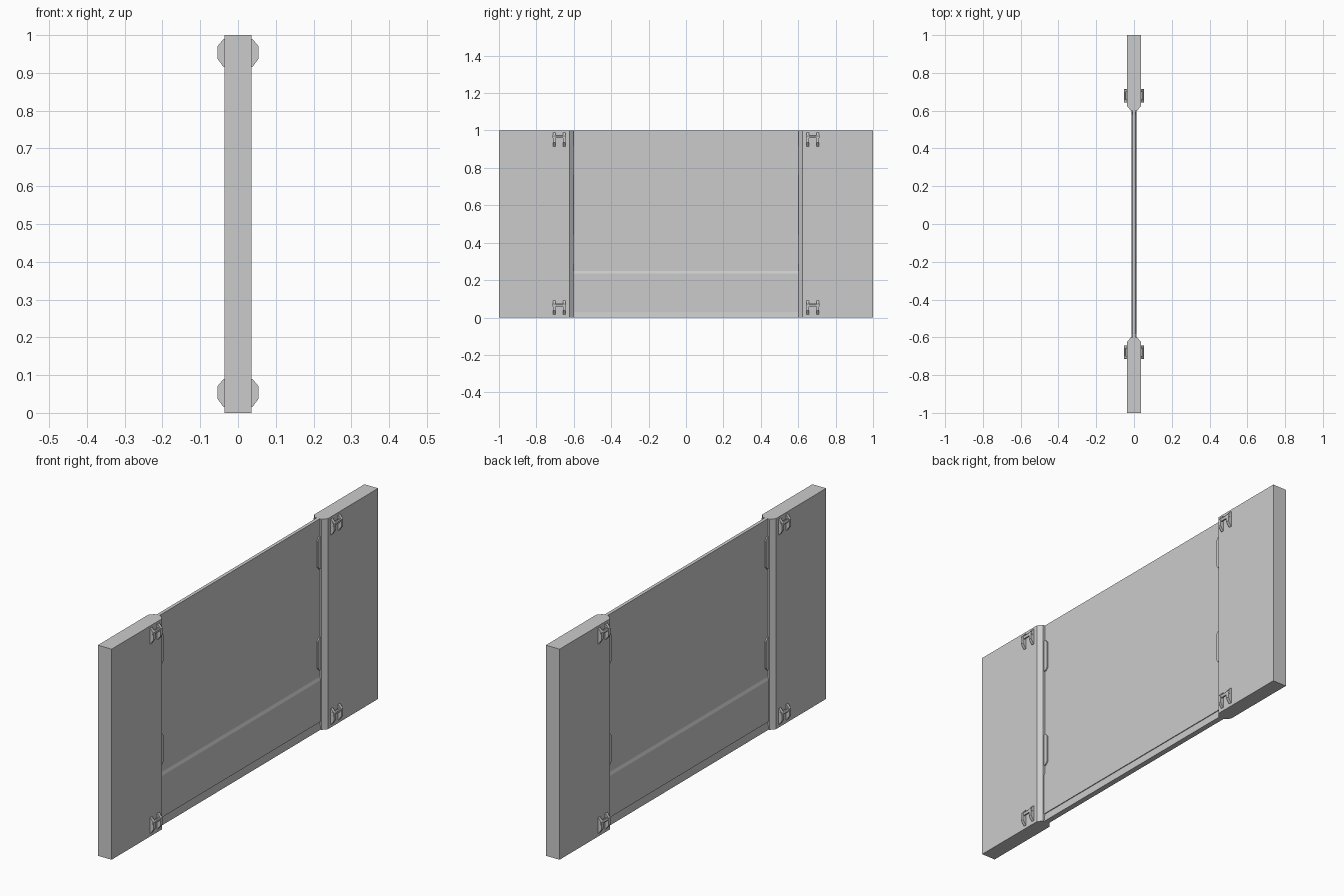
import bpy, bmesh
from mathutils import Vector

cube = bpy.data.objects.get("Cube")
if cube:
    bpy.data.objects.remove(cube, do_unlink=True)

grey = bpy.data.materials.new("plain_grey")
grey.use_nodes = True
colour = (0.6, 0.6, 0.6, 1)
grey.diffuse_color = colour
grey.node_tree.nodes["Principled BSDF"].inputs["Base Color"].default_value = colour


def prism(name, outline, axis, low, high):
    """Extrude a 2D outline along an axis; the outline uses the other two axes in order."""
    bm = bmesh.new()
    verts = []
    for p in outline:
        co = list(p)
        co.insert("xyz".index(axis), low)
        verts.append(bm.verts.new(co))
    face = bm.faces.new(verts)
    step = Vector([high - low if a == axis else 0 for a in "xyz"])
    out = bmesh.ops.extrude_face_region(bm, geom=[face])
    moved = [g for g in out["geom"] if isinstance(g, bmesh.types.BMVert)]
    bmesh.ops.translate(bm, verts=moved, vec=step)
    bmesh.ops.recalc_face_normals(bm, faces=bm.faces)
    mesh = bpy.data.meshes.new(name)
    bm.to_mesh(mesh)
    bm.free()
    mesh.materials.append(grey)
    obj = bpy.data.objects.new(name, mesh)
    bpy.context.collection.objects.link(obj)
    return obj


def mirrored(half):
    """Close a half outline by reflecting its first coordinate."""
    return half + [(-a, b) for a, b in reversed(half)]


# Central panel: sloped sill, overhanging lower band, thinner upper sheet
panel_half = [(0.013, 0), (0.009, 0.03), (0.009, 0.038), (0.013, 0.038),
              (0.013, 0.235), (0.008, 0.25), (0.008, 1)]
prism("panel", mirrored(panel_half), "y", -0.61, 0.61)

for side, s in (("front", -1), ("back", 1)):
    # End pillar with a chamfered inner edge
    pillar_half = [(0.036, s), (0.036, s * 0.623), (0.018, s * 0.602)]
    prism(f"{side}_pillar", mirrored(pillar_half), "z", 0, 1)

    # Flat clips that hold the panel edge
    for level, low, high in (("lower", 0.285, 0.44), ("upper", 0.765, 0.918)):
        clip = [(s * 0.61, low), (s * 0.592, low), (s * 0.58, low + 0.015),
                (s * 0.58, high - 0.015), (s * 0.592, high), (s * 0.61, high)]
        prism(f"{side}_{level}_clip", clip, "x", -0.014, 0.014)

    # Brackets on both faces of the pillar
    for level, z in (("lower", 0.015), ("upper", 0.915)):
        for face, f in (("left", 1), ("right", -1)):
            name = f"{side}_{level}_{face}_bracket"
            cheek = [(f * 0.03, z), (f * 0.038, z), (f * 0.054, z + 0.022),
                     (f * 0.054, z + 0.056), (f * 0.038, z + 0.075), (f * 0.03, z + 0.075)]
            for part, y in (("inner", 0.651), ("outer", 0.705)):
                prism(f"{name}_{part}_cheek", cheek, "y",
                      s * y - 0.007, s * y + 0.007)
            # Hexagonal bar joining the cheeks
            bar = [(f * 0.047 + dx, z + 0.052 + dz) for dx, dz in
                   ((0.006, 0.003), (0.003, 0.008), (-0.003, 0.008),
                    (-0.006, -0.003), (-0.003, -0.008), (0.003, -0.008))]
            prism(f"{name}_bar", bar, "y", s * 0.642, s * 0.714)
